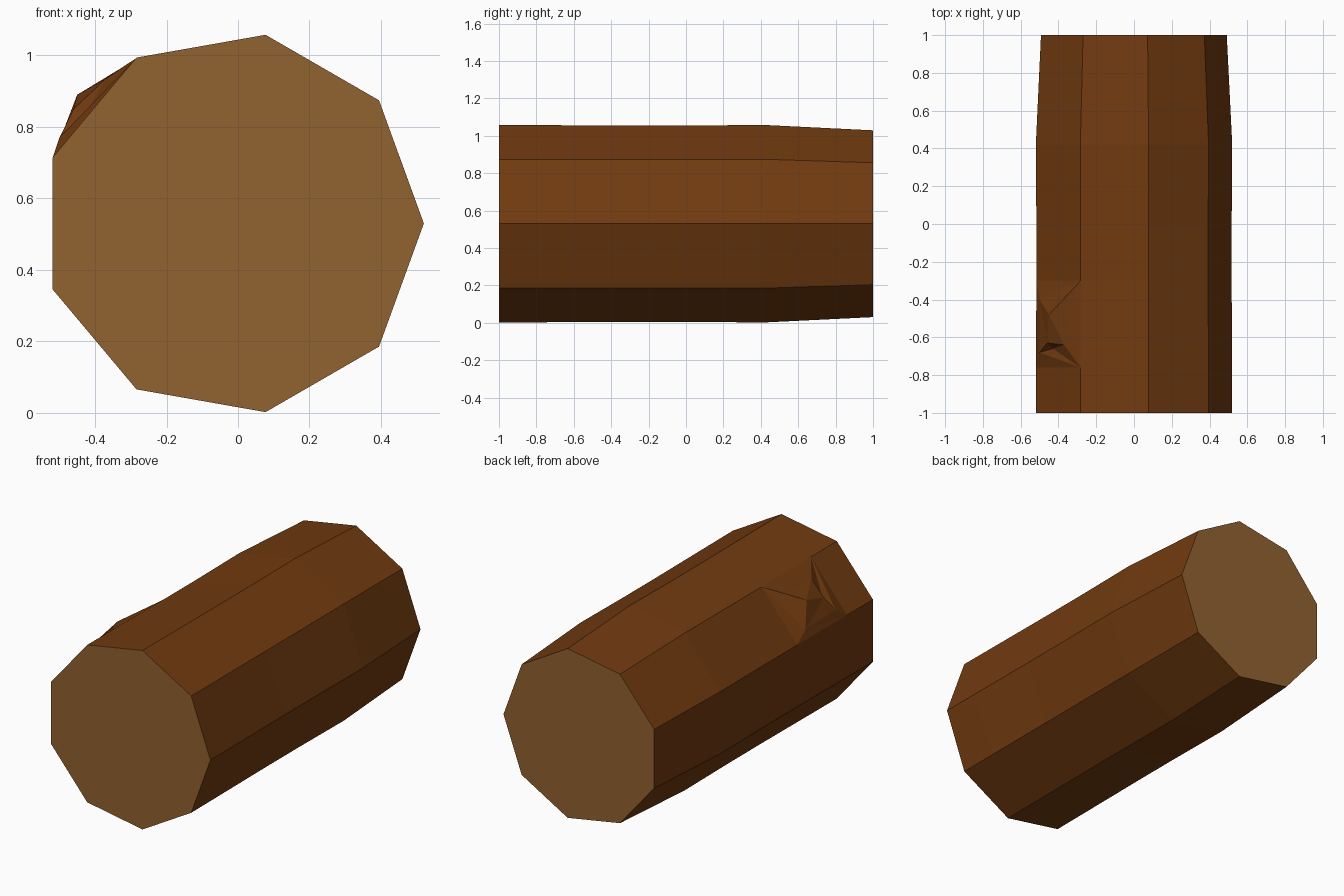
import bpy, bmesh, math

cube = bpy.data.objects.get("Cube")
if cube:
    bpy.data.objects.remove(cube, do_unlink=True)

SIDES = 9
CENTRE_X, CENTRE_Z = -0.016, 0.53


def material(name, colour):
    mat = bpy.data.materials.new(name)
    mat.use_nodes = True
    mat.diffuse_color = (*colour, 1)
    mat.node_tree.nodes["Principled BSDF"].inputs["Base Color"].default_value = (*colour, 1)
    return mat


def ring(bm, y, radius):
    verts = []
    for i in range(SIDES):
        a = math.tau * i / SIDES
        verts.append(bm.verts.new((CENTRE_X + radius * math.cos(a), y,
                                   CENTRE_Z + radius * math.sin(a))))
    return verts


bm = bmesh.new()

# Trunk: nine-sided rings along y, narrowing at the back
stations = [(-1, 0.536), (-0.76, 0.535), (-0.3, 0.533),
            (0, 0.533), (0.42, 0.536), (1, 0.507)]
rings = [ring(bm, y, r) for y, r in stations]
KNOT_STATION, KNOT_SIDE = 1, 3
for s, (near, far) in enumerate(zip(rings, rings[1:])):
    for i in range(SIDES):
        j = (i + 1) % SIDES
        if (s, i) != (KNOT_STATION, KNOT_SIDE):
            bm.faces.new((near[i], near[j], far[j], far[i]))

# Sawn ends, in the second material
for end in (rings[0], rings[-1]):
    bm.faces.new(end).material_index = 1

# Broken branch knot filling the open panel
knot = {
    "P": rings[2][3], "Q": rings[2][4], "S": rings[1][4], "T": rings[1][3],
    "A": bm.verts.new((-0.45, -0.48, 0.89)),
    "B": bm.verts.new((-0.38, -0.43, 0.93)),
    "C": bm.verts.new((-0.50, -0.40, 0.76)),
    "D": bm.verts.new((-0.50, -0.68, 0.77)),
    "E": bm.verts.new((-0.37, -0.64, 0.935)),
    "G": bm.verts.new((-0.46, -0.63, 0.85)),
    "H": bm.verts.new((-0.43, -0.66, 0.83)),
}
for tri in ("PQC PCA PAB PBT BET QSC CSD STD TEH THD "
            "ACG CDG AGE AEB GDH GHE").split():
    bm.faces.new([knot[k] for k in tri])

bmesh.ops.recalc_face_normals(bm, faces=bm.faces)
mesh = bpy.data.meshes.new("log")
bm.to_mesh(mesh)
bm.free()
mesh.materials.append(material("brown bark", (0.165, 0.043, 0.005)))
mesh.materials.append(material("cut wood", (0.285, 0.122, 0.03)))
log = bpy.data.objects.new("log", mesh)
bpy.context.collection.objects.link(log)
